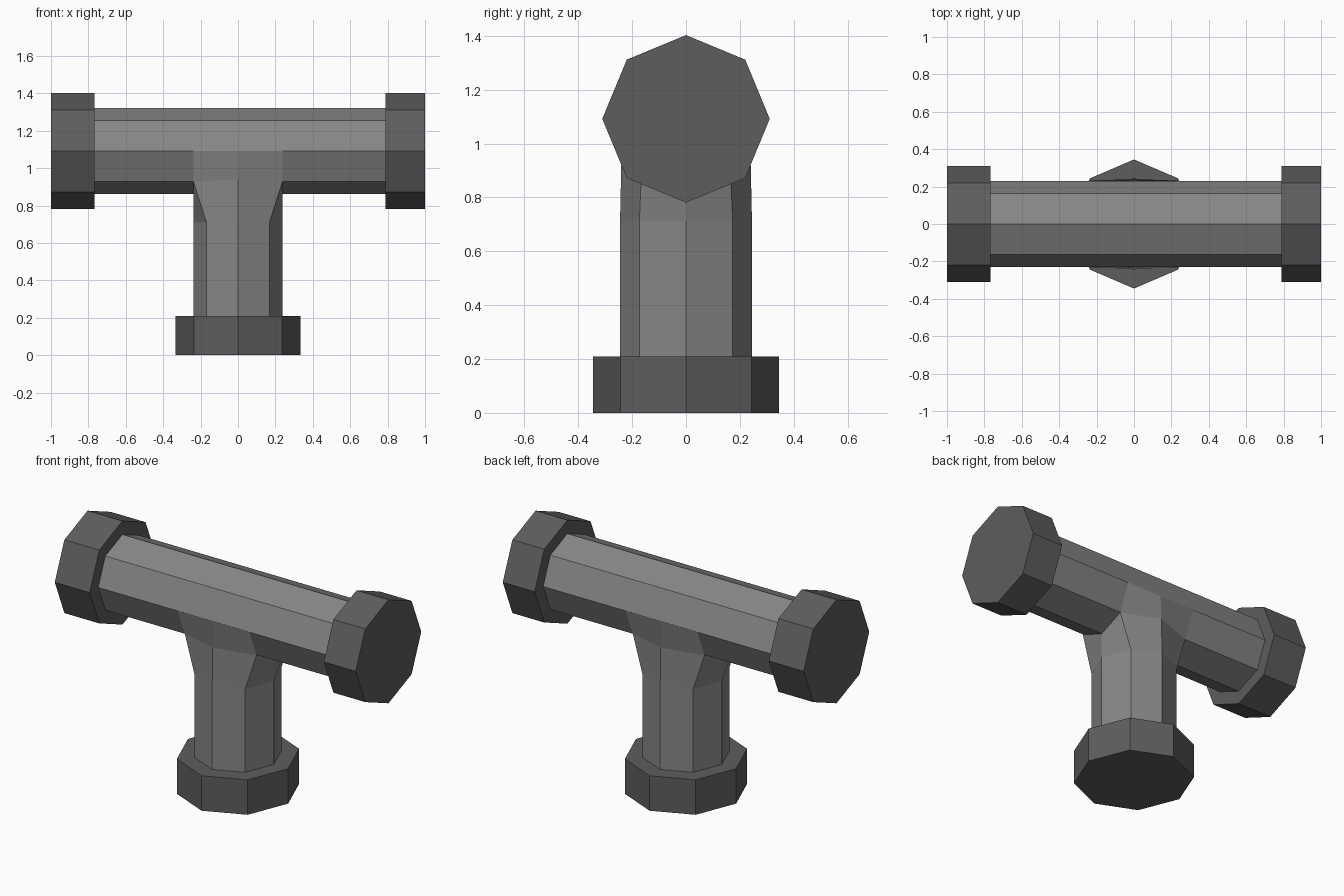
import bpy, bmesh
from math import sin, cos, pi

if "Cube" in bpy.data.objects:
    bpy.data.objects.remove(bpy.data.objects["Cube"])


def material(name, v):
    mat = bpy.data.materials.new(name)
    mat.diffuse_color = (v, v, v, 1)
    mat.use_nodes = True
    mat.node_tree.nodes["Principled BSDF"].inputs["Base Color"].default_value = mat.diffuse_color
    return mat


PIPE = material("dark_grey_pipe", 0.24)
FLANGE = material("darker_grey_flange", 0.11)


def octagon(rx, ry):
    return [(rx * cos(i * pi / 4), ry * sin(i * pi / 4)) for i in range(8)]


def loft(name, mat, rings, panels=()):
    """Skin eight-point rings, cap the ends, add extra panels by position."""
    bm = bmesh.new()
    rows = [[bm.verts.new(p) for p in ring] for ring in rings]
    for a, b in zip(rows, rows[1:]):
        for i in range(8):
            j = (i + 1) % 8
            bm.faces.new((a[i], a[j], b[j], b[i]))
    bm.faces.new(rows[0][::-1])
    if panels:
        for panel in panels:
            bm.faces.new([bm.verts.new(p) for p in panel])
        bmesh.ops.remove_doubles(bm, verts=bm.verts, dist=0.0005)
    else:
        bm.faces.new(rows[-1])
    bmesh.ops.recalc_face_normals(bm, faces=bm.faces)
    mesh = bpy.data.meshes.new(name)
    bm.to_mesh(mesh)
    bm.free()
    mesh.materials.append(mat)
    obj = bpy.data.objects.new(name, mesh)
    bpy.context.collection.objects.link(obj)
    return obj


def bar_x(name, mat, x0, x1, r):
    return loft(name, mat, [[(x, y, AXIS + z) for y, z in octagon(r, r)] for x in (x0, x1)])


def ring_z(rx, ry, z):
    return [(x, y, z) for x, y in octagon(rx, ry)]


AXIS = 1.092
R = 0.23
W = 0.238

# Horizontal pipe and its end flanges
bar_x("cross_pipe", PIPE, -0.8, 0.82, R)
bar_x("left_flange", FLANGE, -1.0, -0.768, 0.311)
bar_x("right_flange", FLANGE, 0.788, 1.0, 0.311)

# Foot flange
loft("bottom_flange", FLANGE, [ring_z(0.333, 0.345, 0), ring_z(0.333, 0.345, 0.21)])

# Branch pipe, splaying out to meet the underside of the cross pipe
D = 0.164
side, corner, front = (0.86, 0.928, 0.94)
top = [(W, 0, side), (W, D, corner), (0, 0.24, front), (-W, D, corner),
       (-W, 0, side), (-W, -D, corner), (0, -0.24, front), (W, -D, corner)]
panels = []
for s in (-1, 1):
    for m in (-1, 1):
        panels.append([(0, s * 0.24, front), (m * W, s * D, corner),
                       (m * W, s * (R + 0.002), AXIS), (0, s * (R + 0.002), AXIS)])
loft("branch_pipe", PIPE, [ring_z(W, 0.245, 0.15), ring_z(W, 0.245, 0.71), top], panels)
